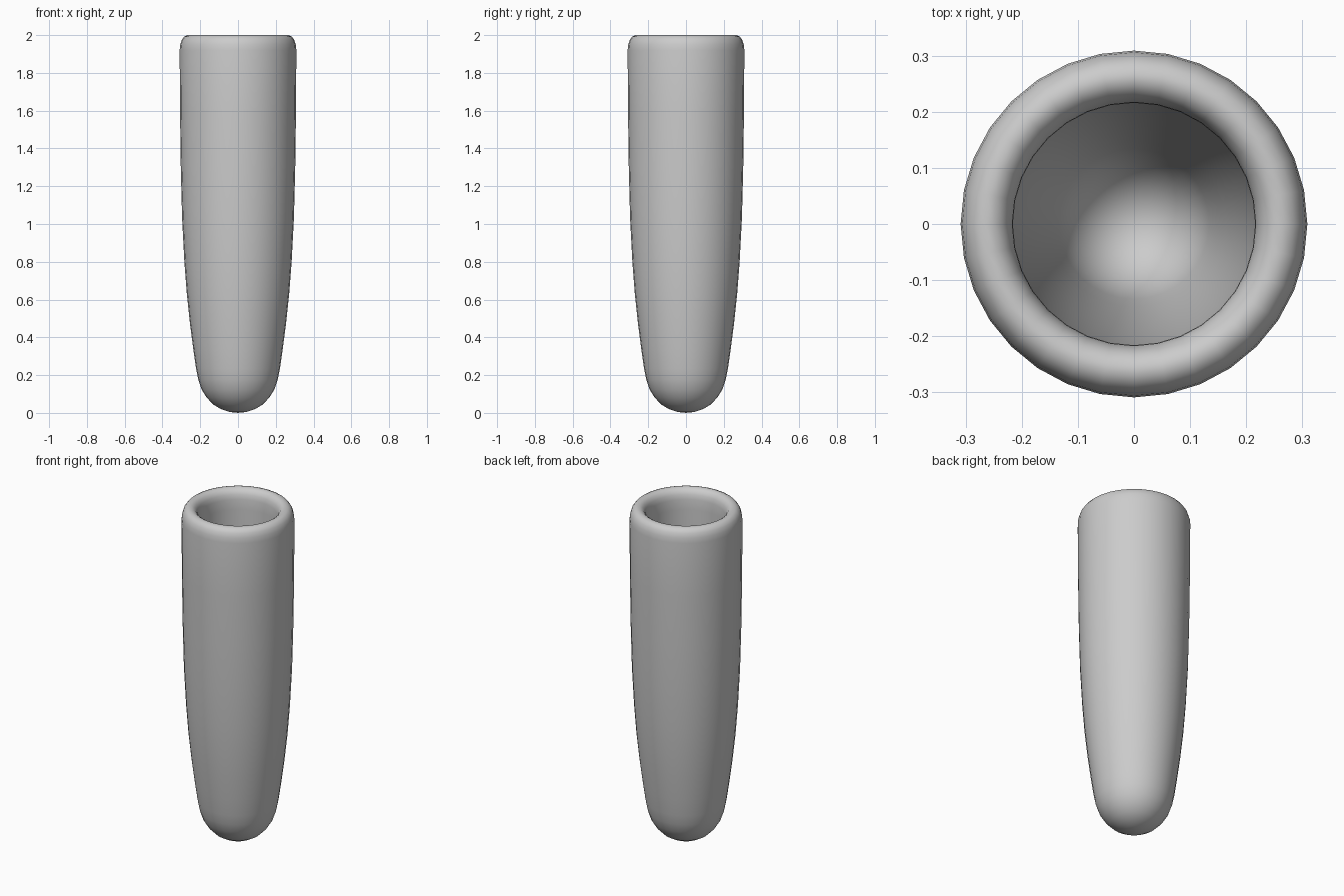
import bpy, bmesh, math

if "Cube" in bpy.data.objects:
    bpy.data.objects.remove(bpy.data.objects["Cube"])

SIDES = 32

# Half profile (radius, height): outer wall from the bottom pole up
outer = [(0, 0), (0.045, 0.005), (0.09, 0.02), (0.13, 0.044), (0.165, 0.08),
         (0.192, 0.123), (0.21, 0.175), (0.222, 0.235), (0.237, 0.34),
         (0.254, 0.47), (0.271, 0.63), (0.284, 0.8), (0.296, 1.03),
         (0.303, 1.3), (0.307, 1.6), (0.309, 1.92)]
# Rounded rim
rim = [(0.306, 1.95), (0.298, 1.975), (0.285, 1.992), (0.267, 2.0),
       (0.25, 1.998), (0.234, 1.987), (0.223, 1.968), (0.217, 1.94)]
# Inner wall, down to the floor of the hollow
inner = [(0.216, 1.88), (0.217, 1.6), (0.213, 1.3), (0.206, 1.03),
         (0.194, 0.8), (0.181, 0.63), (0.165, 0.47), (0.148, 0.34),
         (0.134, 0.25), (0.122, 0.195), (0.1, 0.15), (0.07, 0.115),
         (0.035, 0.096), (0, 0.09)]


def lathe(name, profile):
    """Revolve a profile around z into a smooth object."""
    bm = bmesh.new()
    rings = []
    for r, z in profile:
        count = SIDES if r > 0 else 1
        rings.append([bm.verts.new((r * math.cos(2 * math.pi * i / SIDES),
                                    r * math.sin(2 * math.pi * i / SIDES), z))
                      for i in range(count)])
    for a, b in zip(rings, rings[1:]):
        for i in range(SIDES):
            j = (i + 1) % SIDES
            corners = [a[i % len(a)], a[j % len(a)], b[j % len(b)], b[i % len(b)]]
            bm.faces.new(list(dict.fromkeys(corners)))
    bmesh.ops.recalc_face_normals(bm, faces=bm.faces)
    for f in bm.faces:
        f.smooth = True
    mesh = bpy.data.meshes.new(name)
    bm.to_mesh(mesh)
    bm.free()
    obj = bpy.data.objects.new(name, mesh)
    bpy.context.collection.objects.link(obj)
    return obj


# Hollow round-bottomed tube
lathe("hollow_tube", outer + rim + inner)
